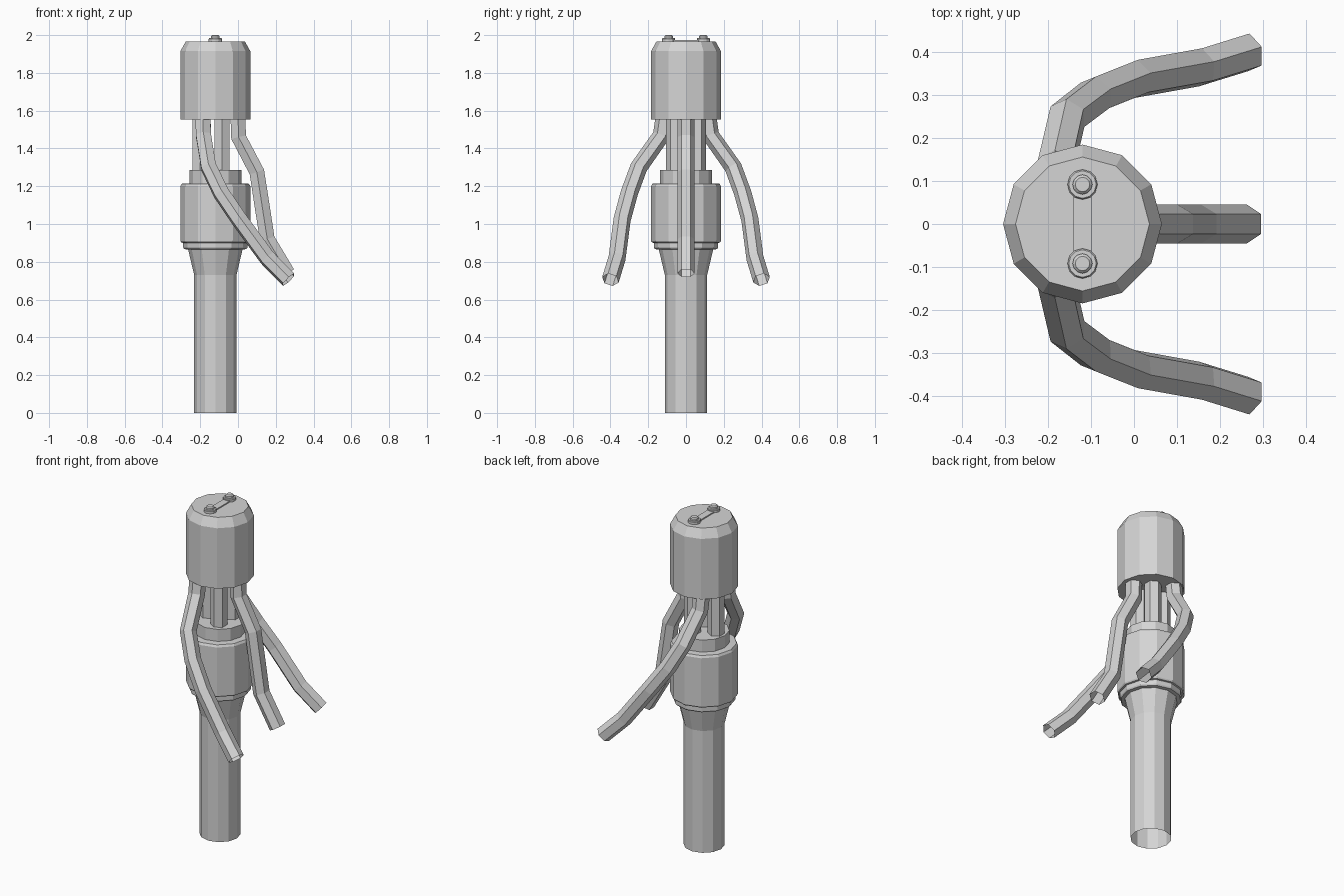
import bpy
import bmesh
from math import cos, sin, pi
from mathutils import Vector

AXIS_X = -0.12

cube = bpy.data.objects.get("Cube")
if cube:
    bpy.data.objects.remove(cube, do_unlink=True)

# Single plain grey material
GREY = (0.66, 0.66, 0.66, 1)
grey = bpy.data.materials.new("plain grey")
grey.use_nodes = True
grey.diffuse_color = GREY
grey.node_tree.nodes["Principled BSDF"].inputs["Base Color"].default_value = GREY


def finish(name, bm):
    mesh = bpy.data.meshes.new(name)
    bm.to_mesh(mesh)
    bm.free()
    mesh.materials.append(grey)
    obj = bpy.data.objects.new(name, mesh)
    bpy.context.collection.objects.link(obj)
    return obj


def skin(bm, rings):
    """Join successive rings of vertices with quads."""
    for low, high in zip(rings, rings[1:]):
        n = len(low)
        for i in range(n):
            j = (i + 1) % n
            bm.faces.new((low[i], low[j], high[j], high[i]))


def lathe(name, profile, centre=(AXIS_X, 0), sides=12, cap_low=False):
    """Turn a bottom-to-top (radius, height) profile; the top is closed."""
    bm = bmesh.new()
    rings = [[bm.verts.new((centre[0] + r * cos(2 * pi * i / sides),
                            centre[1] + r * sin(2 * pi * i / sides), z))
              for i in range(sides)] for r, z in profile]
    skin(bm, rings)
    bm.faces.new(rings[-1])
    if cap_low:
        bm.faces.new(rings[0][::-1])
    return finish(name, bm)


def tube(name, path, radius=0.046, sides=6):
    """Sweep an open-ended hexagonal tube along a path, mitred at the bends."""
    bm = bmesh.new()
    pts = [Vector(p) for p in path]
    dirs = [(b - a).normalized() for a, b in zip(pts, pts[1:])]
    u = Vector((0, 1, 0))
    rings = []
    for k, p in enumerate(pts):
        before, after = dirs[max(k - 1, 0)], dirs[min(k, len(dirs) - 1)]
        t = (before + after).normalized()
        u = (u - t * u.dot(t)).normalized()
        v = t.cross(u)
        rings.append([bm.verts.new(p + radius * (u * cos(2 * pi * i / sides)
                                                 + v * sin(2 * pi * i / sides)))
                      for i in range(sides)])
    skin(bm, rings)
    return finish(name, bm)


# Handle tube, flared neck, main body and collar in one turned piece
lathe("handle_and_body", [
    (0.112, 0), (0.112, 0.73), (0.144, 0.865), (0.165, 0.867), (0.17, 0.875),
    (0.17, 0.9), (0.18, 0.902), (0.185, 0.91), (0.185, 1.2), (0.178, 1.213),
    (0.138, 1.215), (0.138, 1.287)])

# Head cap with chamfered top
lathe("head_cap", [(0.185, 1.553), (0.185, 1.915), (0.156, 1.967)], cap_low=True)

# Support rods between collar and cap
for n, (dx, dy) in enumerate([(0.036, 0.06), (0.036, -0.06), (-0.08, 0)]):
    x = AXIS_X + dx
    tube(f"support_rod_{n + 1}", [(x, dy, 1.57), (x, dy, 1.28)])

# Middle cable
tube("middle_cable", [
    (0, 0, 1.57), (0.003, 0, 1.46), (0.1, 0, 1.275), (0.13, 0, 1.08),
    (0.155, 0, 0.92), (0.262, 0, 0.74)])

# Mirrored pair of side cables
side_path = [
    (-0.185, 0.115, 1.57), (-0.183, 0.13, 1.47), (-0.155, 0.25, 1.3),
    (-0.09, 0.3, 1.165), (0.005, 0.338, 1.025), (0.155, 0.365, 0.82),
    (0.268, 0.4, 0.705)]
left = tube("back_cable", side_path)
right = tube("front_cable", [(x, -y, z) for x, y, z in side_path])

# Bolts with washers on top of the cap
for label, y in (("front", -0.092), ("back", 0.092)):
    lathe(f"{label}_washer", [(0.035, 1.965), (0.035, 1.98), (0.032, 1.984)], (AXIS_X, y))
    lathe(f"{label}_bolt", [(0.023, 1.98), (0.023, 1.994), (0.017, 2.0)], (AXIS_X, y))

# Thin bar joining the bolts
bm = bmesh.new()
bmesh.ops.create_cube(bm, size=1)
bmesh.ops.scale(bm, vec=(0.042, 0.184, 0.012), verts=bm.verts)
bmesh.ops.translate(bm, vec=(AXIS_X, 0, 1.968), verts=bm.verts)
finish("bolt_bar", bm)
